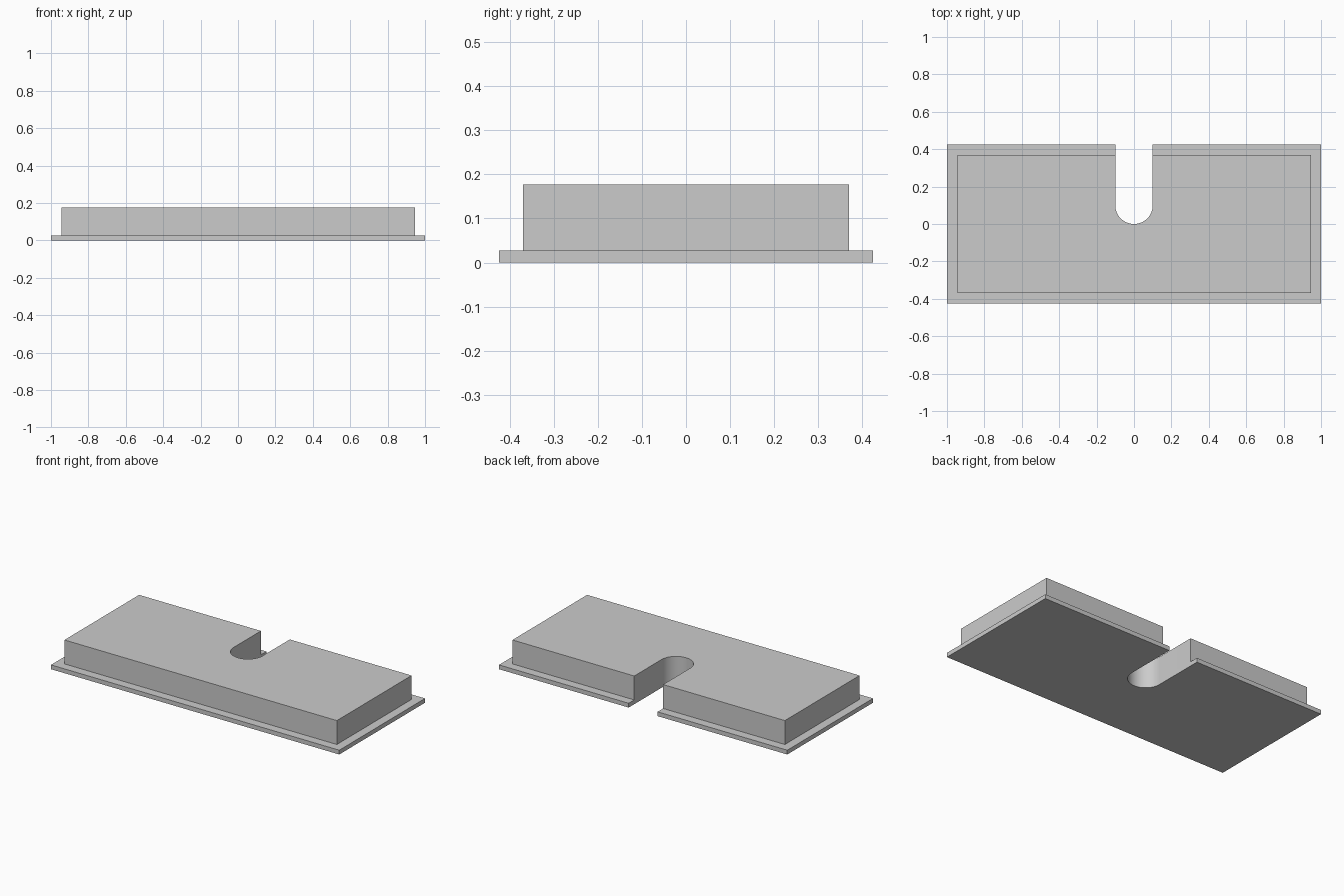
import bpy, bmesh, math

cube = bpy.data.objects.get("Cube")
if cube:
    bpy.data.objects.remove(cube, do_unlink=True)

SLOT_R = 0.1      # half width of the slot, also its end radius
SLOT_Y = 0.1      # centre of the rounded slot end
SEGMENTS = 32

grey = bpy.data.materials.new("plain grey")
grey.use_nodes = True
colour = (0.6, 0.6, 0.6, 1)
grey.diffuse_color = colour
grey.node_tree.nodes["Principled BSDF"].inputs["Base Color"].default_value = colour


def slotted_slab(name, half_x, half_y, bottom, top):
    """Rectangular slab with a round-ended slot open to the back."""
    outline = [(-half_x, half_y), (-half_x, -half_y), (half_x, -half_y),
               (half_x, half_y), (SLOT_R, half_y)]
    for i in range(SEGMENTS + 1):
        a = -math.pi * i / SEGMENTS
        outline.append((SLOT_R * math.cos(a), SLOT_Y + SLOT_R * math.sin(a)))
    outline.append((-SLOT_R, half_y))

    bm = bmesh.new()
    base = bm.faces.new([bm.verts.new((x, y, bottom)) for x, y in outline])
    ext = bmesh.ops.extrude_face_region(bm, geom=[base], use_keep_orig=True)
    verts = [v for v in ext["geom"] if isinstance(v, bmesh.types.BMVert)]
    bmesh.ops.translate(bm, verts=verts, vec=(0, 0, top - bottom))
    bmesh.ops.recalc_face_normals(bm, faces=bm.faces[:])
    mesh = bpy.data.meshes.new(name)
    bm.to_mesh(mesh)
    bm.free()
    mesh.materials.append(grey)

    obj = bpy.data.objects.new(name, mesh)
    bpy.context.collection.objects.link(obj)
    bpy.ops.object.select_all(action='DESELECT')
    obj.select_set(True)
    bpy.context.view_layer.objects.active = obj
    bpy.ops.object.shade_smooth_by_angle(angle=math.radians(30))
    return obj


# Thin flange underneath, thick body on top
slotted_slab("base_flange", 1.0, 0.425, 0.0, 0.027)
slotted_slab("main_body", 0.945, 0.37, 0.027, 0.177)
